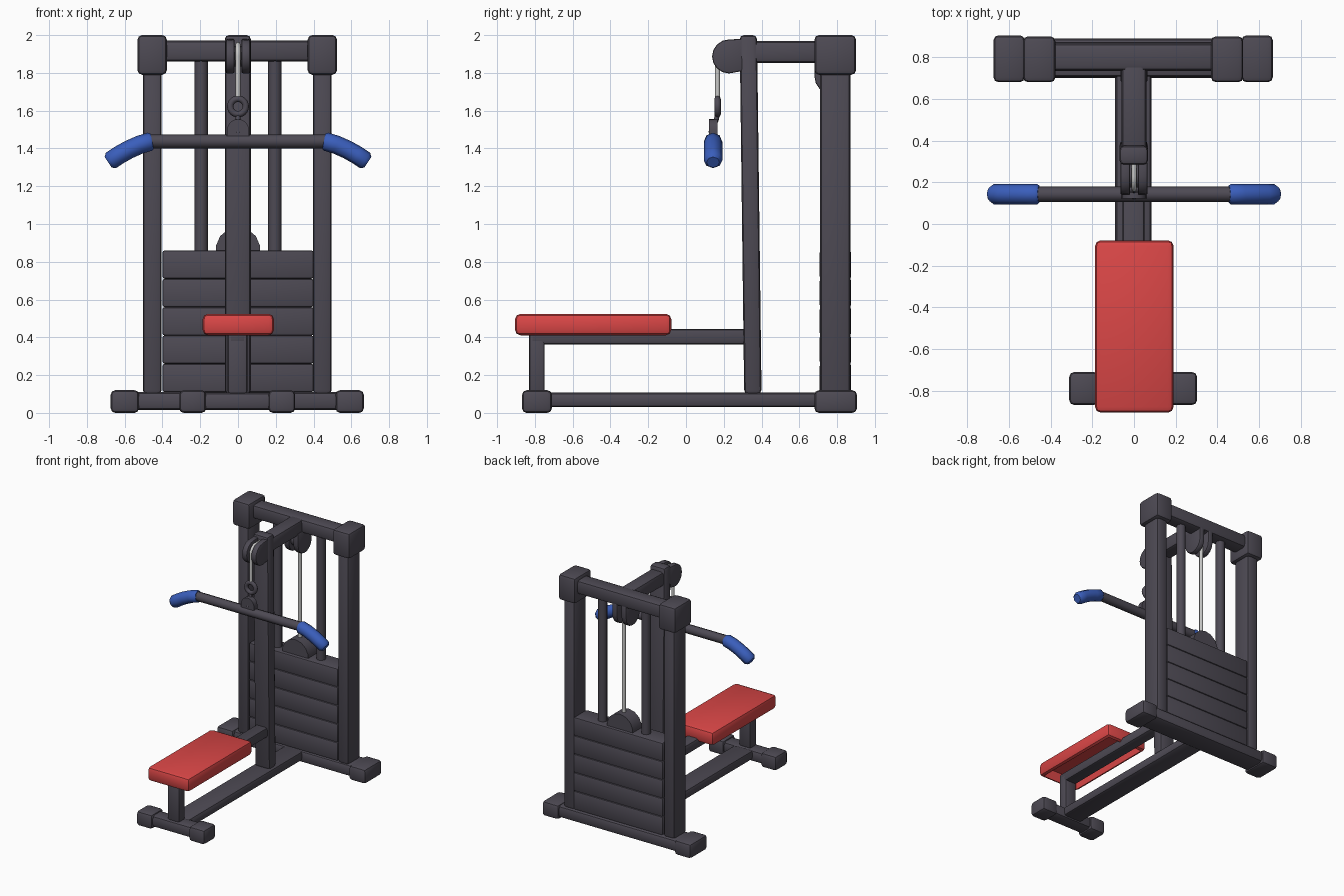
import bpy, bmesh, math
from mathutils import Vector

if "Cube" in bpy.data.objects:
    bpy.data.objects.remove(bpy.data.objects["Cube"])


def material(name, rgb):
    m = bpy.data.materials.new(name)
    m.diffuse_color = (*rgb, 1)
    m.use_nodes = True
    m.node_tree.nodes["Principled BSDF"].inputs["Base Color"].default_value = m.diffuse_color
    return m


DARK = material("dark frame", (0.075, 0.068, 0.088))
RED = material("red pad", (0.70, 0.062, 0.062))
BLUE = material("blue grip", (0.042, 0.112, 0.50))
GREY = material("light cable", (0.58, 0.58, 0.57))


def finish(mesh, angle=32):
    mesh.polygons.foreach_set("use_smooth", [True] * len(mesh.polygons))
    mesh.set_sharp_from_angle(angle=math.radians(angle))


def from_bmesh(name, bm, mat):
    bmesh.ops.recalc_face_normals(bm, faces=bm.faces)
    mesh = bpy.data.meshes.new(name)
    bm.to_mesh(mesh)
    bm.free()
    mesh.materials.append(mat)
    finish(mesh)
    ob = bpy.data.objects.new(name, mesh)
    bpy.context.collection.objects.link(ob)
    return ob


def prism(name, pts, axis, lo, hi, bevel=0.0, mat=DARK, hollow=0.0):
    """Extrude a 2D outline along an axis, with bevelled edges."""
    bm = bmesh.new()

    def place(p, d):
        v = list(p)
        v.insert("xyz".index(axis), d)
        return bm.verts.new(v)
    a = [place(p, lo) for p in pts]
    b = [place(p, hi) for p in pts]
    bm.faces.new(a)
    bm.faces.new(b)
    for i in range(len(pts)):
        j = (i + 1) % len(pts)
        bm.faces.new((a[i], a[j], b[j], b[i]))
    bmesh.ops.recalc_face_normals(bm, faces=bm.faces)
    if bevel:
        sharp = [e for e in bm.edges if e.calc_face_angle(0) > 0.9]
        bmesh.ops.bevel(bm, geom=sharp, offset=bevel, segments=2, profile=0.5,
                        affect='EDGES', clamp_overlap=True)
    if hollow:
        bm.normal_update()
        low = min(bm.faces, key=lambda f: f.calc_center_median().z + f.normal.z)
        bmesh.ops.inset_region(bm, faces=[low], thickness=0.006)
        bmesh.ops.translate(bm, verts=low.verts, vec=(0, 0, hollow))
    return from_bmesh(name, bm, mat)


def box(name, x, y, z, bevel=0.02, mat=DARK, hollow=0.0):
    pts = [(x[0], y[0]), (x[1], y[0]), (x[1], y[1]), (x[0], y[1])]
    return prism(name, pts, 'z', z[0], z[1], bevel, mat, hollow)


def arc(cx, cy, r, a0, a1, n):
    return [(cx + r * math.cos(math.radians(a0 + (a1 - a0) * i / n)),
             cy + r * math.sin(math.radians(a0 + (a1 - a0) * i / n))) for i in range(n + 1)]


def tube(name, pts, radius, mat, radii=None):
    cu = bpy.data.curves.new(name, 'CURVE')
    cu.dimensions = '3D'
    cu.bevel_depth = radius
    cu.bevel_resolution = 2
    cu.use_fill_caps = True
    sp = cu.splines.new('POLY')
    sp.points.add(len(pts) - 1)
    for i, p in enumerate(pts):
        sp.points[i].co = (*p, 1)
        sp.points[i].radius = radii[i] if radii else 1
    temp = bpy.data.objects.new(name + "_path", cu)
    bpy.context.collection.objects.link(temp)
    mesh = bpy.data.meshes.new_from_object(temp.evaluated_get(bpy.context.evaluated_depsgraph_get()))
    bpy.data.objects.remove(temp)
    mesh.materials.clear()
    mesh.materials.append(mat)
    finish(mesh, 50)
    bpy.context.collection.objects.link(bpy.data.objects.new(name, mesh))


# Base: rear rail, long rail, front rail
box("rear_rail", (-0.56, 0.56), (0.70, 0.89), (0.015, 0.11), 0.025)
box("long_rail", (-0.09, 0.085), (-0.75, 0.74), (0.03, 0.107), 0.025)
box("front_rail", (-0.22, 0.21), (-0.85, -0.725), (0.015, 0.107), 0.025)

# Mirrored parts: feet, posts, caps, guide rods, grips
for s, side in ((-1, "left"), (1, "right")):
    def span(a, b, off=-0.004):
        return tuple(sorted((s * a + off, s * b + off)))
    box("rear_foot_" + side, span(0.52, 0.67), (0.68, 0.905), (0, 0.12), 0.024)
    box("front_foot_" + side, span(0.165, 0.307), (-0.868, -0.71), (0, 0.12), 0.024)
    box("rear_post_" + side, span(0.40, 0.50), (0.71, 0.87), (0.10, 1.85), 0.022)
    box("post_cap_" + side, span(0.373, 0.528), (0.68, 0.90), (1.79, 2.0), 0.024)
    tube("guide_rod_" + side, [(s * 0.195, 0.79, 0.84), (s * 0.195, 0.79, 1.9)], 0.036, DARK)
    tube("grip_" + side,
         [(s * 0.455, 0.143, 1.438), (s * 0.465, 0.143, 1.436), (s * 0.52, 0.143, 1.42),
          (s * 0.58, 0.143, 1.393), (s * 0.63, 0.143, 1.365), (s * 0.672, 0.143, 1.337),
          (s * 0.687, 0.143, 1.327)],
         0.049, BLUE, [0.85, 1, 1, 1, 1, 1, 0.7])

# Weight stack
for i in range(5):
    z = 0.11 + i * 0.15
    box(f"weight_plate_{i + 1}", (-0.40, 0.40), (0.708, 0.874), (z, z + 0.15), 0.012)
prism("stack_lug", [(-0.115, 0.85), (0.115, 0.85)] + arc(0, 0.865, 0.118, 10, 170, 6),
      'y', 0.735, 0.85)

# Top rail and forward arm
box("top_rail", (-0.42, 0.42), (0.735, 0.865), (1.86, 1.972), 0.025)
box("top_arm", (-0.06, 0.06), (0.33, 0.78), (1.852, 1.968), 0.025)

# Leaning centre post
prism("centre_post", [(0.308, 0.10), (0.40, 0.10), (0.376, 2.0), (0.284, 2.0)],
      'x', -0.07, 0.068, 0.022)

# Seat, its beam and leg
box("seat_beam", (-0.055, 0.05), (-0.83, 0.34), (0.362, 0.443), 0.018)
box("seat_leg", (-0.055, 0.05), (-0.83, -0.748), (0.10, 0.42), 0.015)
box("seat", (-0.187, 0.19), (-0.905, -0.078), (0.411, 0.524), 0.028, RED, 0.08)

# Front pulley: two cheek plates and a wheel
cheek = [(0.30, 1.81)] + arc(0.228, 1.887, 0.09, 270, 90, 8) + [(0.30, 1.98)]
prism("front_pulley_cheek_left", cheek, 'x', -0.065, -0.018, 0.01)
prism("front_pulley_cheek_right", cheek, 'x', 0.018, 0.065, 0.01)
prism("front_pulley_wheel", arc(0.23, 1.888, 0.055, 0, 345, 23), 'x', -0.022, 0.022)

# Rear pulley hanging under the top rail
hanger = [(0.68, 1.88)] + arc(0.77, 1.78, 0.09, 180, 360, 8) + [(0.86, 1.88)]
prism("rear_pulley_cheek_left", hanger, 'x', -0.065, -0.018, 0.01)
prism("rear_pulley_cheek_right", hanger, 'x', 0.018, 0.065, 0.01)
prism("rear_pulley_wheel", arc(0.75, 1.79, 0.045, 0, 345, 23), 'x', -0.022, 0.022)

# Cables
tube("front_cable", [(0, 0.167, 1.66)] +
     [(0, y, z) for y, z in arc(0.23, 1.888, 0.063, 180, 90, 8)] + [(0, 0.31, 1.951)], 0.013, GREY)
tube("rear_cable", [(0, 0.797, 0.96)] +
     [(0, y, z) for y, z in arc(0.75, 1.79, 0.047, 0, 90, 6)], 0.015, GREY)

# Ring, link and lug holding the bar
bpy.ops.mesh.primitive_torus_add(major_radius=0.041, minor_radius=0.017, major_segments=24,
                                 minor_segments=8, location=(0, 0.167, 1.622),
                                 rotation=(math.pi / 2, 0, 0))
ring = bpy.context.object
ring.name = "cable_ring"
ring.data.materials.append(DARK)
finish(ring.data, 60)
tube("ring_link", [(0, 0.167, 1.585), (0, 0.16, 1.55), (0, 0.142, 1.51), (0, 0.13, 1.48)], 0.013, DARK)
prism("bar_lug", [(-0.06, 1.46), (0.06, 1.46)] + arc(0, 1.497, 0.058, 0, 180, 10), 'y', 0.122, 0.166)

# Pull bar
tube("pull_bar", [(-0.48, 0.143, 1.438), (0.48, 0.143, 1.438)], 0.037, DARK)
